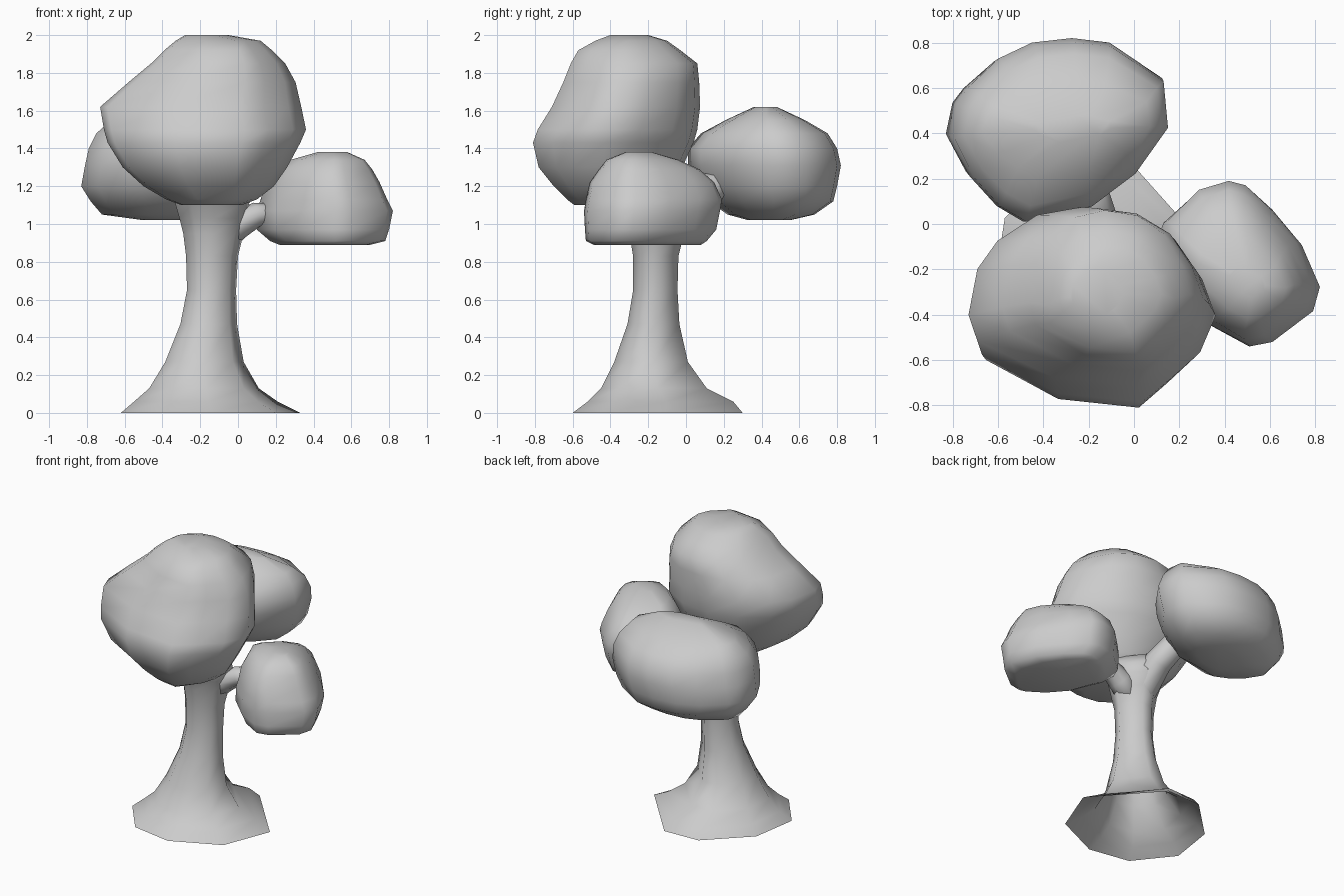
import bpy, math
from mathutils import Vector


def loft(name, rings, cap_bottom=True, cap_top=True):
    """Skin a stack of equally sized vertex rings into one smooth mesh."""
    n = len(rings[0])
    verts = [p for r in rings for p in r]
    faces = []
    for k in range(len(rings) - 1):
        for i in range(n):
            j = (i + 1) % n
            faces.append((k * n + i, k * n + j, (k + 1) * n + j, (k + 1) * n + i))
    if cap_bottom:
        faces.append(tuple(reversed(range(n))))
    if cap_top:
        faces.append(tuple(range((len(rings) - 1) * n, len(rings) * n)))
    me = bpy.data.meshes.new(name)
    me.from_pydata(verts, [], faces)
    for p in me.polygons:
        p.use_smooth = True
    ob = bpy.data.objects.new(name, me)
    bpy.context.collection.objects.link(ob)
    return ob


def stack(outline, levels):
    """Fit a plan outline (counter-clockwise) to x and y ranges at each height."""
    xs, ys = [p[0] for p in outline], [p[1] for p in outline]
    x0, x1, y0, y1 = min(xs), max(xs), min(ys), max(ys)
    return [[(a + (x - x0) / (x1 - x0) * (b - a),
              c + (y - y0) / (y1 - y0) * (d - c), z) for x, y in outline]
            for z, a, b, c, d in levels]


def tube(name, path, sides=8):
    """Tapered branch through (x, y, z, radius) points."""
    pts = [Vector(p[:3]) for p in path]
    rings = []
    for i, p in enumerate(pts):
        t = pts[min(i + 1, len(pts) - 1)] - pts[max(i - 1, 0)]
        q = t.to_track_quat('Z', 'Y')
        r = path[i][3]
        rings.append([p + q @ Vector((r * math.cos(a), r * math.sin(a), 0))
                      for a in (2 * math.pi * k / sides for k in range(sides))])
    return loft(name, rings)


# Trunk: flared, hollow at the foot
base = [(.33, -.12), (-.04, .29), (-.3, .28), (-.57, .02),
        (-.62, -.3), (-.42, -.55), (-.13, -.6), (.20, -.45)]
loft("trunk", stack(base, [
    (0.00, -.62, .33, -.60, .30), (0.06, -.55, .21, -.52, .25),
    (0.13, -.47, .11, -.45, .11), (0.27, -.385, .03, -.38, .01),
    (0.47, -.305, -.005, -.31, -.035), (0.65, -.27, -.01, -.28, -.045),
    (0.83, -.275, .0, -.28, -.04), (0.95, -.29, .03, -.30, -.01),
    (1.03, -.31, .05, -.32, .03), (1.10, -.33, .06, -.36, .04),
    (1.18, -.33, .02, -.40, .0)]), cap_bottom=False)

# Branches reaching the two side crowns
tube("right_branch", [(-.11, -.15, .90, .08), (.0, -.14, 1.0, .08),
                      (.10, -.13, 1.05, .065), (.21, -.11, 1.06, .05)])
tube("back_branch", [(-.14, -.17, .82, .07), (-.15, -.09, .98, .10),
                     (-.17, .04, 1.12, .09), (-.22, .22, 1.25, .08)])

# Main crown, front and highest
loft("main_crown", stack(
    [(.36, -.41), (.30, -.24), (.18, -.06), (0, .05), (-.22, .08), (-.42, .04),
     (-.60, -.09), (-.69, -.23), (-.73, -.46), (-.69, -.59), (-.35, -.77),
     (.03, -.81), (.16, -.70), (.29, -.58)],
    [(1.10, -.30, .02, -.59, -.20), (1.13, -.38, .10, -.63, -.12),
     (1.20, -.50, .19, -.70, -.07), (1.30, -.61, .26, -.78, -.02),
     (1.43, -.69, .33, -.81, .04), (1.50, -.71, .36, -.785, .06),
     (1.62, -.73, .335, -.71, .075), (1.75, -.58, .305, -.65, .07),
     (1.85, -.46, .25, -.61, .06), (1.92, -.39, .18, -.57, -.03),
     (1.97, -.33, .12, -.48, -.10), (2.00, -.28, -.05, -.40, -.20)]))

# Back left crown
loft("back_crown", stack(
    [(.15, .43), (.13, .64), (-.11, .80), (-.28, .82), (-.46, .80), (-.61, .73),
     (-.75, .60), (-.80, .53), (-.83, .38), (-.74, .20), (-.62, .07), (-.5, .0),
     (-.2, .07), (0, .22)],
    [(1.02, -.50, -.15, .33, .55), (1.05, -.72, -.02, .22, .68),
     (1.12, -.78, .07, .12, .78), (1.20, -.83, .12, .05, .80),
     (1.31, -.81, .145, .01, .82), (1.40, -.79, .15, .01, .80),
     (1.48, -.75, .12, .08, .75), (1.55, -.67, .07, .21, .63),
     (1.62, -.44, -.10, .36, .48)]))

# Right crown, lowest
loft("right_crown", stack(
    [(.82, -.27), (.74, -.08), (.61, .08), (.5, .18), (.42, .20), (.28, .16),
     (.13, .02), (.10, -.06), (.2, -.3), (.35, -.45), (.51, -.54), (.61, -.52),
     (.79, -.38)],
    [(0.89, .22, .70, -.49, .08), (0.91, .17, .78, -.53, .11),
     (0.97, .10, .80, -.535, .16), (1.07, .10, .82, -.54, .18),
     (1.13, .12, .79, -.53, .19), (1.22, .15, .75, -.51, .15),
     (1.29, .20, .71, -.46, .07), (1.34, .28, .67, -.42, -.04),
     (1.38, .42, .58, -.32, -.18)]))
